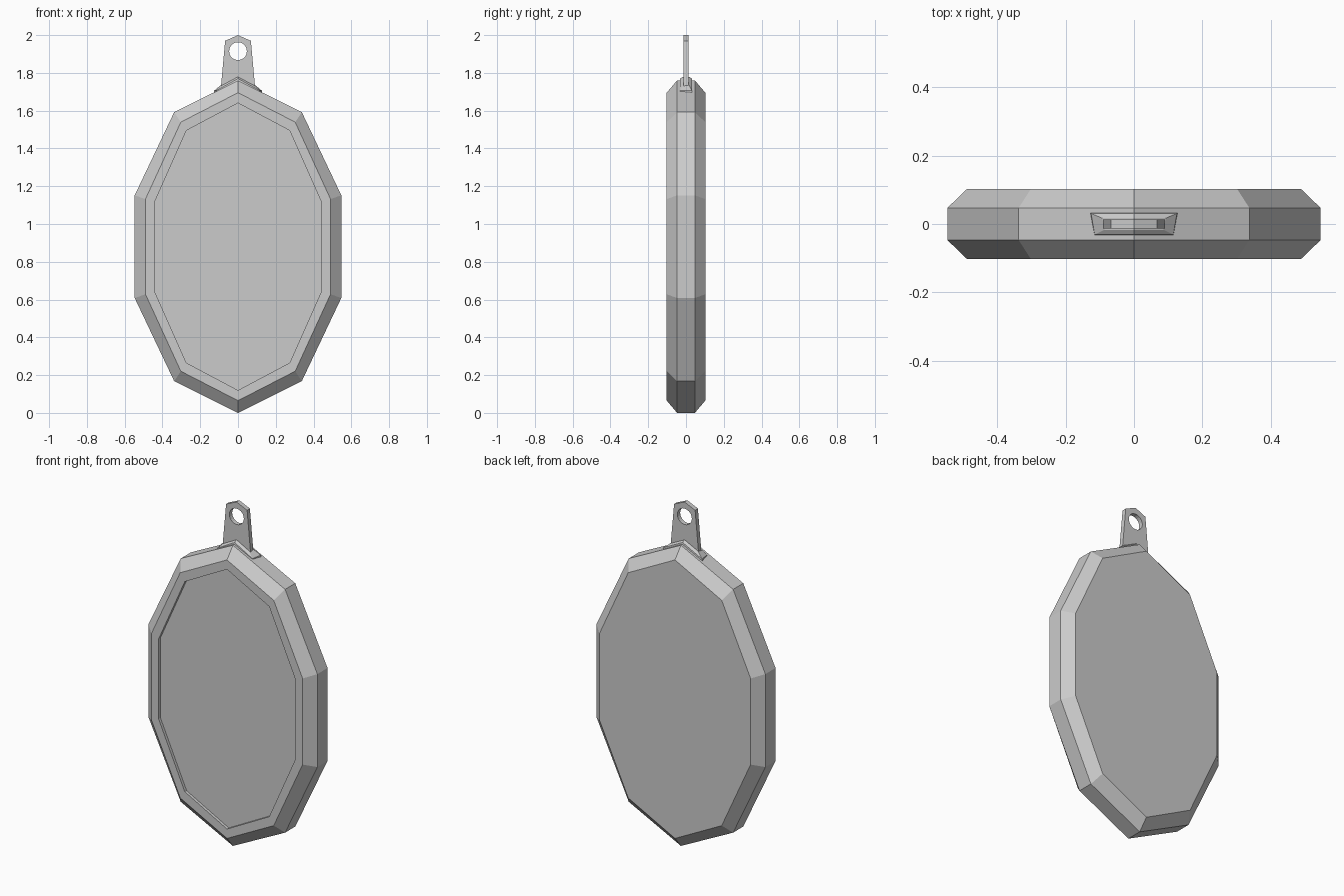
import bpy, bmesh, math

if "Cube" in bpy.data.objects:
    bpy.data.objects.remove(bpy.data.objects["Cube"])

CZ = 0.88  # centre height of the body


def decagon(a, b, y):
    """Ten-sided oval ring in the xz plane, point upwards."""
    return [(a * math.sin(math.tau * i / 10), y, CZ + b * math.cos(math.tau * i / 10))
            for i in range(10)]


def loft(name, rings):
    """Skin equal-length rings in order and cap both ends."""
    bm = bmesh.new()
    loops = [[bm.verts.new(p) for p in ring] for ring in rings]
    n = len(loops[0])
    for r0, r1 in zip(loops, loops[1:]):
        for i in range(n):
            j = (i + 1) % n
            bm.faces.new((r0[i], r0[j], r1[j], r1[i]))
    bm.faces.new(loops[0])
    bm.faces.new(loops[-1])
    bmesh.ops.recalc_face_normals(bm, faces=bm.faces)
    mesh = bpy.data.meshes.new(name)
    bm.to_mesh(mesh)
    bm.free()
    obj = bpy.data.objects.new(name, mesh)
    bpy.context.collection.objects.link(obj)
    return obj


# Pendant body: flat back, chamfered rim, shallow recessed front
loft("pendant_body", [
    decagon(0.515, 0.815, 0.102),
    decagon(0.575, 0.88, 0.047),
    decagon(0.575, 0.88, -0.047),
    decagon(0.515, 0.815, -0.102),
    decagon(0.465, 0.76, -0.102),
    decagon(0.465, 0.76, -0.085),
])


# Chevron collar straddling the top point of the body
def chevron(back_x, front_x, y, z_side, z_mid):
    return [(-back_x, y, z_side), (0, y, z_mid), (back_x, y, z_side),
            (front_x, -y, z_side), (0, -y, z_mid), (-front_x, -y, z_side)]


def collar_cap_split(obj):
    # fold the end caps along the centre ridge
    bm = bmesh.new()
    bm.from_mesh(obj.data)
    for f in [f for f in bm.faces if len(f.verts) == 6]:
        bmesh.utils.face_split(f, *[v for v in f.verts if abs(v.co.x) < 1e-5])
    bmesh.ops.recalc_face_normals(bm, faces=bm.faces)
    bm.to_mesh(obj.data)
    bm.free()


collar = loft("hanger_collar", [
    chevron(0.128, 0.117, 0.033, 1.694, 1.758),
    chevron(0.126, 0.115, 0.031, 1.706, 1.770),
    chevron(0.093, 0.086, 0.017, 1.733, 1.779),
])
collar_cap_split(collar)

# Hanging tab with a round hole, filled from a 2D outline
curve = bpy.data.curves.new("hanger_tab", 'CURVE')
curve.dimensions = '2D'
curve.fill_mode = 'BOTH'
curve.extrude = 0.013
outline = [(-0.09, 1.73), (0.09, 1.73), (0.068, 1.97), (0, 2.0), (-0.068, 1.97)]
hole = [(0.047 * math.cos(math.tau * i / 20), 1.915 + 0.047 * math.sin(math.tau * i / 20))
        for i in range(20)]
for pts in (outline, hole):
    spline = curve.splines.new('POLY')
    spline.points.add(len(pts) - 1)
    for p, (x, z) in zip(spline.points, pts):
        p.co = (x, z, 0, 1)
    spline.use_cyclic_u = True
    spline.use_smooth = False
tab = bpy.data.objects.new("hanger_tab", curve)
tab.rotation_euler.x = math.pi / 2
bpy.context.collection.objects.link(tab)
bpy.context.view_layer.objects.active = tab
tab.select_set(True)
bpy.ops.object.convert(target='MESH')
